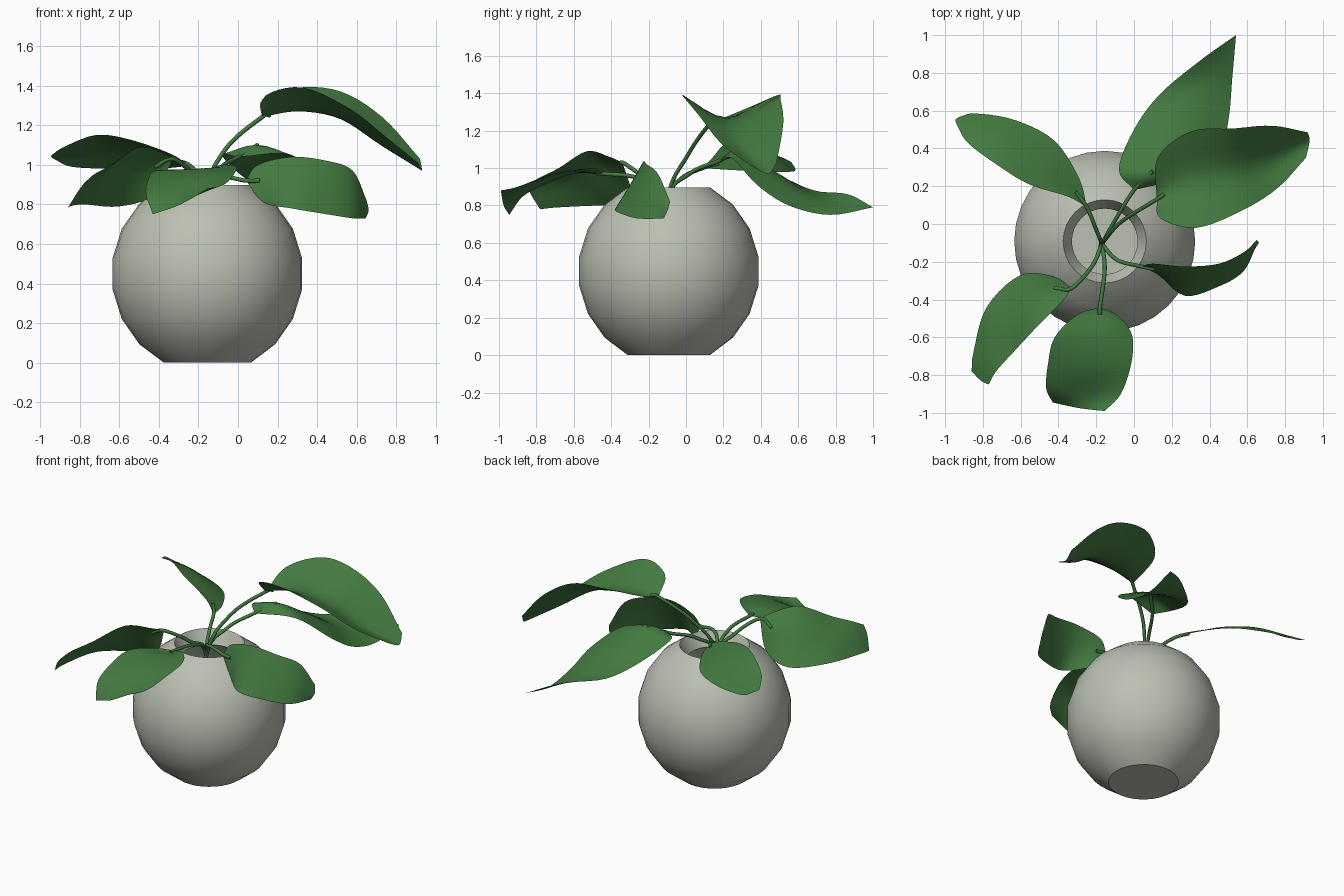
import bpy, bmesh, math
from mathutils import Vector

cube = bpy.data.objects.get("Cube")
if cube:
    bpy.data.objects.remove(cube, do_unlink=True)


def make_material(name, color):
    mat = bpy.data.materials.new(name)
    mat.use_nodes = True
    mat.diffuse_color = color
    mat.node_tree.nodes["Principled BSDF"].inputs["Base Color"].default_value = color
    return mat


def add_object(name, data, material):
    obj = bpy.data.objects.new(name, data)
    bpy.context.collection.objects.link(obj)
    data.materials.append(material)
    return obj


def mesh_object(name, bm, material):
    mesh = bpy.data.meshes.new(name)
    bm.to_mesh(mesh)
    bm.free()
    return add_object(name, mesh, material)


def catmull(points, steps):
    """Smooth curve that passes through every control point."""
    result = []
    last = len(points) - 1
    for i in range(last):
        b, c = points[i], points[i + 1]
        a = points[i - 1] if i > 0 else b * 2 - c
        d = points[i + 2] if i + 2 <= last else c * 2 - b
        for k in range(steps):
            t = k / steps
            result.append((b * 2 + (c - a) * t
                           + (a * 2 - b * 5 + c * 4 - d) * t ** 2
                           + (b * 3 - a - c * 3 + d) * t ** 3) / 2)
    result.append(points[last].copy())
    return result


def make_pot(material):
    """Hollow ball cut flat at top and bottom, turned around its axis."""
    center = Vector((-.155, -.092, .449))
    radius, height, bands = .485, .503, 7

    def arc(scale):
        angles = [math.radians(27 + 18 * i) for i in range(bands + 1)]
        return [Vector((radius * scale * math.sin(a), 0, height * scale * math.cos(a)))
                for a in angles]

    outer, inner = arc(1), arc(.79)
    profile = [Vector((0, 0, outer[-1].z))] + outer[::-1] + inner
    profile.append(Vector((0, 0, inner[-1].z)))
    bm = bmesh.new()
    verts = [bm.verts.new(p + center) for p in profile]
    edges = [bm.edges.new(pair) for pair in zip(verts, verts[1:])]
    bmesh.ops.spin(bm, geom=verts + edges, cent=center, axis=(0, 0, 1),
                   angle=math.tau, steps=32, use_merge=True)
    bmesh.ops.remove_doubles(bm, verts=bm.verts[:], dist=.0005)
    bmesh.ops.recalc_face_normals(bm, faces=bm.faces[:])
    pot = mesh_object("round_pot", bm, material)
    bpy.context.view_layer.objects.active = pot
    pot.select_set(True)
    bpy.ops.object.shade_smooth_by_angle(angle=math.radians(30))
    pot.select_set(False)


def make_leaf(name, base, rows, material):
    """Blade lofted through rows of left edge, midrib and right edge."""
    rows = [(base, base, base)] + rows
    rails = [catmull([Vector(row[side]) for row in rows], 5) for side in range(3)]
    bm = bmesh.new()
    grid = [[bm.verts.new(p) for p in catmull(list(section), 4)]
            for section in zip(*rails)]
    for near, far in zip(grid, grid[1:]):
        for j in range(len(near) - 1):
            face = bm.faces.new((near[j], near[j + 1], far[j + 1], far[j]))
            face.smooth = True
    bmesh.ops.remove_doubles(bm, verts=bm.verts[:], dist=.0005)
    mesh_object(name, bm, material)


def make_stem(name, bend, base, tip, material):
    """Thin round stalk from inside the pot to the start of a blade."""
    path = [Vector(p) for p in ((-.17, -.11, .12), (-.17, -.105, .8), bend, base, tip)]
    points = catmull(path, 6)
    curve = bpy.data.curves.new(name, "CURVE")
    curve.dimensions = "3D"
    curve.bevel_depth = .011
    curve.bevel_resolution = 2
    curve.use_fill_caps = True
    spline = curve.splines.new("POLY")
    spline.points.add(len(points) - 1)
    for target, p in zip(spline.points, points):
        target.co = (*p, 1)
    spline.use_smooth = True
    add_object(name, curve, material)


pot_grey = make_material("warm_grey", (.5, .53, .45, 1))
leaf_green = make_material("leaf_green", (.056, .195, .052, 1))

make_pot(pot_grey)

# Each plant part: bend of the stem, base of the blade, rows of the blade
plants = {}
plants["tall_left"] = ((-.07, .01, 1.07), (.12, .13, 1.24), [
    ((.125, .35, 1.33), (.16, .16, 1.25), (.14, .03, 1.35)),
    ((.3, .49, 1.39), (.32, .22, 1.27), (.33, -.02, 1.39)),
    ((.52, .505, 1.37), (.52, .28, 1.23), (.57, .07, 1.28)),
    ((.73, .52, 1.24), (.72, .34, 1.1), (.76, .19, 1.13)),
    ((.92, .485, 1.03), (.93, .44, .97), (.91, .35, 1.01))])
plants["back"] = ((-.1, .02, .97), (0, .18, 1.04), [
    ((-.08, .29, 1.05), (.1, .28, 1.1), (.27, .25, 1.05)),
    ((0, .5, .96), (.24, .45, .99), (.45, .38, .91)),
    ((.135, .685, .88), (.34, .65, .85), (.5, .55, .8)),
    ((.35, .865, .86), (.44, .83, .8), (.52, .77, .75)),
    ((.54, 1, .79), (.54, 1, .79), (.54, 1, .79))])
plants["back_right"] = ((-.2, -.03, .94), (-.25, .09, 1), [
    ((-.35, .145, 1.06), (-.31, .17, 1.02), (-.29, .24, .99)),
    ((-.555, .21, 1.13), (-.47, .3, 1.07), (-.42, .44, .98)),
    ((-.72, .31, 1.15), (-.65, .42, 1.08), (-.63, .55, .98)),
    ((-.88, .43, 1.09), (-.83, .51, 1.05), (-.84, .585, .99)),
    ((-.94, .53, 1.05), (-.945, .55, 1.04), (-.93, .565, 1.03))])
plants["front_right"] = ((-.22, -.22, .94), (-.33, -.34, 1.03), [
    ((-.38, -.41, 1.06), (-.42, -.34, .99), (-.42, -.28, .85)),
    ((-.5, -.53, 1.09), (-.57, -.43, .99), (-.6, -.27, .79)),
    ((-.64, -.68, 1), (-.7, -.58, .94), (-.78, -.44, .8)),
    ((-.73, -.78, .95), (-.78, -.72, .9), (-.85, -.68, .79)),
    ((-.77, -.85, .91), (-.81, -.83, .86), (-.86, -.78, .78))])
plants["front"] = ((-.155, -.24, .94), (-.18, -.44, .97), [
    ((-.08, -.49, 1), (-.18, -.48, .97), (-.3, -.48, .97)),
    ((-.01, -.59, .99), (-.2, -.6, .98), (-.42, -.6, .97)),
    ((-.015, -.74, .96), (-.23, -.76, .94), (-.455, -.74, .92)),
    ((-.07, -.9, .9), (-.26, -.9, .85), (-.465, -.87, .85)),
    ((-.155, -.99, .88), (-.29, -.975, .8), (-.43, -.945, .75))])
plants["front_left"] = ((-.09, -.19, .93), (.04, -.225, .92), [
    ((.1, -.21, 1), (.11, -.24, .92), (.13, -.27, .81)),
    ((.27, -.225, 1.04), (.27, -.3, .91), (.27, -.38, .78)),
    ((.45, -.21, 1.02), (.45, -.27, .89), (.45, -.33, .75)),
    ((.58, -.15, .97), (.58, -.2, .86), (.58, -.25, .73)),
    ((.65, -.085, .82), (.66, -.1, .77), (.645, -.12, .73))])

for name, (bend, base, rows) in plants.items():
    make_leaf(name + "_leaf", base, rows, leaf_green)
    make_stem(name + "_stem", bend, base, rows[0][1], leaf_green)
